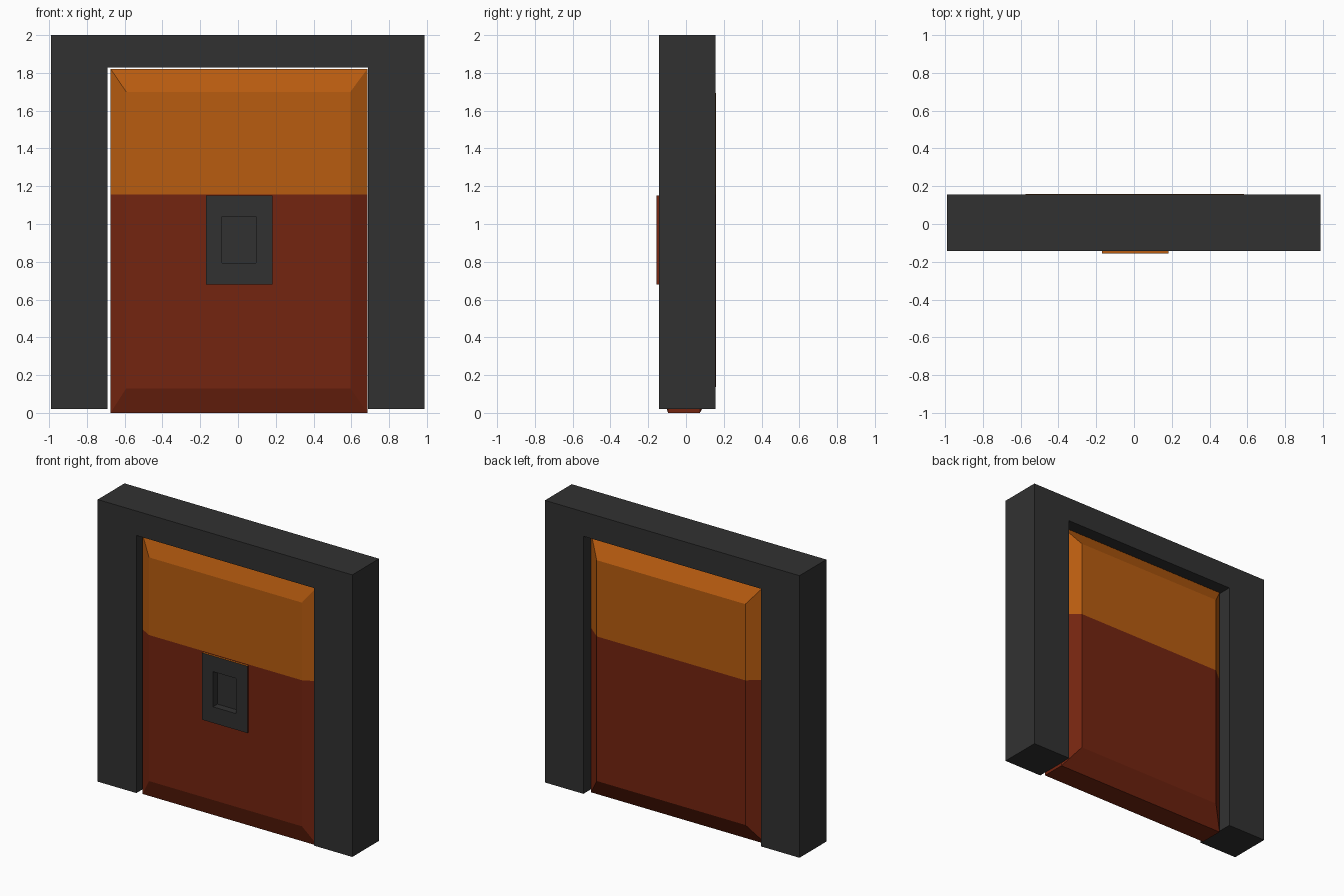
import bpy, bmesh

if "Cube" in bpy.data.objects:
    bpy.data.objects.remove(bpy.data.objects["Cube"])


def material(name, rgb):
    m = bpy.data.materials.new(name)
    m.diffuse_color = (*rgb, 1)
    m.use_nodes = True
    m.node_tree.nodes["Principled BSDF"].inputs["Base Color"].default_value = m.diffuse_color
    return m


grey = material("charcoal grey", (0.031, 0.031, 0.031))
orange = material("burnt orange", (0.48, 0.107, 0.005))
rust = material("rust red", (0.175, 0.018, 0.005))


def finish(name, bm, mats):
    mesh = bpy.data.meshes.new(name)
    bm.to_mesh(mesh)
    bm.free()
    for m in mats:
        mesh.materials.append(m)
    obj = bpy.data.objects.new(name, mesh)
    bpy.context.collection.objects.link(obj)


# Door frame: an upside-down U profile extruded through its depth
bm = bmesh.new()
profile = [(-0.99, 0.02), (-0.69, 0.02), (-0.69, 1.828), (0.688, 1.828),
           (0.688, 0.02), (0.987, 0.02), (0.987, 2.0), (-0.99, 2.0)]
face = bm.faces.new([bm.verts.new((x, -0.142, z)) for x, z in profile])
ext = bmesh.ops.extrude_face_region(bm, geom=[face])
for v in ext["geom"]:
    if isinstance(v, bmesh.types.BMVert):
        v.co.y = 0.155
bmesh.ops.recalc_face_normals(bm, faces=bm.faces)
finish("door_frame", bm, [grey])

# Door panel: rectangular rings (y, x0, x1, z0, z1) from the back face
# over the bevels to the handle plate and its recess
rings = [
    (0.159, -0.572, 0.582, 0.14, 1.69),
    (0.073, -0.675, 0.686, 0.0, 1.822),
    (-0.095, -0.675, 0.686, 0.0, 1.822),
    (-0.141, -0.592, 0.595, 0.13, 1.70),
    (-0.141, -0.17, 0.182, 0.68, 1.15),
    (-0.157, -0.17, 0.182, 0.68, 1.15),
    (-0.157, -0.085, 0.095, 0.793, 1.04),
    (-0.107, -0.085, 0.095, 0.793, 1.04),
]
bm = bmesh.new()
loops = [[bm.verts.new((x, y, z)) for x, z in ((a, c), (b, c), (b, d), (a, d))]
         for y, a, b, c, d in rings]
bm.faces.new(loops[0])
for step, (p, q) in enumerate(zip(loops, loops[1:])):
    for i in range(4):
        j = (i + 1) % 4
        f = bm.faces.new((p[i], p[j], q[j], q[i]))
        if step >= 5:
            f.material_index = 2          # plate front and recess walls
        elif step == 4 and i == 2:
            f.material_index = 1          # top rim of the plate
bm.faces.new(loops[-1]).material_index = 2
bmesh.ops.recalc_face_normals(bm, faces=bm.faces)

# Colour split: orange above, rust below
bmesh.ops.bisect_plane(bm, geom=bm.verts[:] + bm.edges[:] + bm.faces[:],
                       plane_co=(0, 0, 1.155), plane_no=(0, 0, 1))
for f in bm.faces:
    if f.material_index == 0 and f.calc_center_median().z > 1.155:
        f.material_index = 1
finish("door_panel", bm, [rust, orange, grey])
